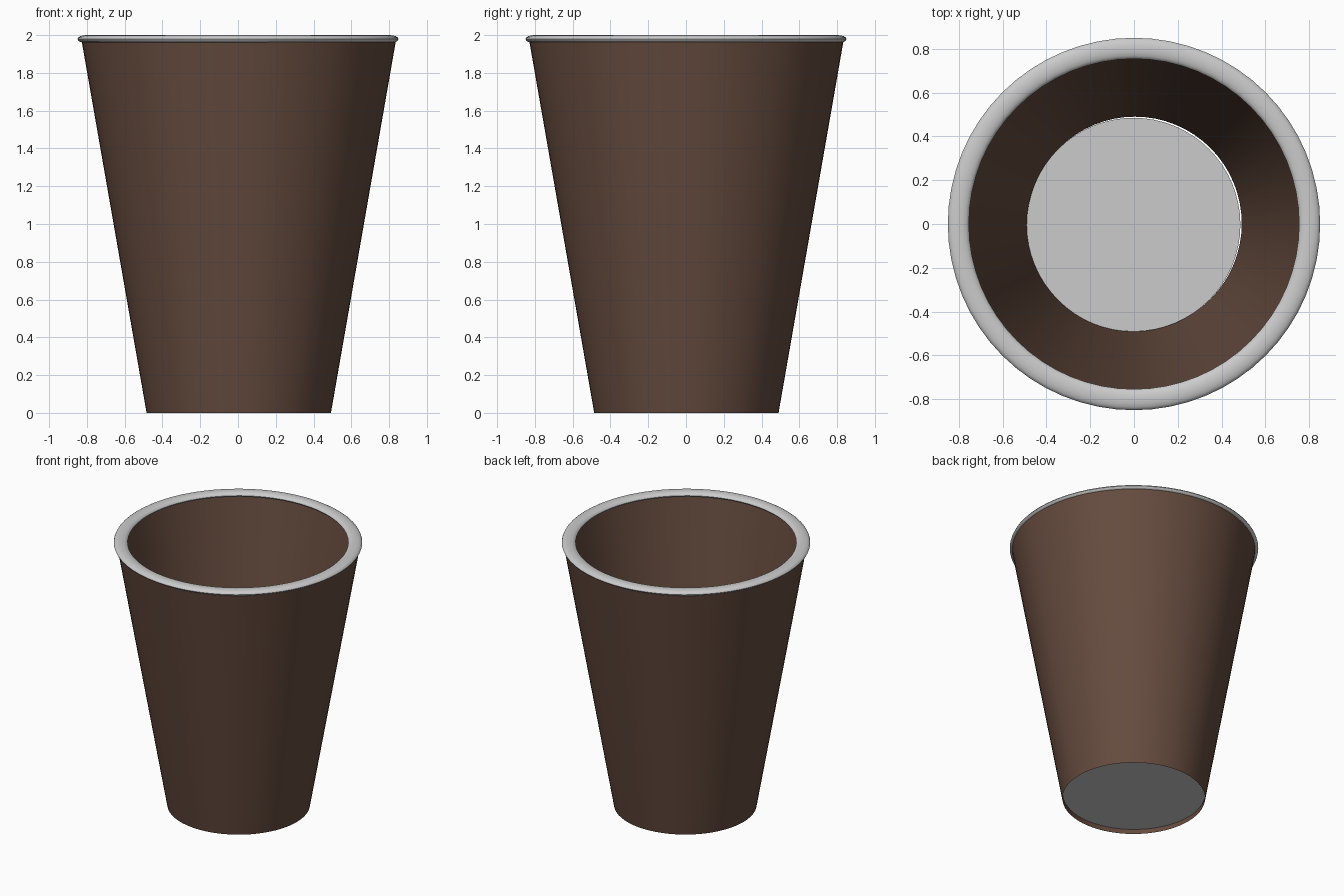
import bpy, math

if "Cube" in bpy.data.objects:
    bpy.data.objects.remove(bpy.data.objects["Cube"])

SIDES = 64


def lathe(name, profile, closed=False, cap=False, offset=(0, 0)):
    """Spin an (r, z) profile round the z axis; cap fills a single ring."""
    n = len(profile)
    verts = [(r * math.cos(2 * math.pi * i / SIDES) + offset[0],
              r * math.sin(2 * math.pi * i / SIDES) + offset[1], z)
             for i in range(SIDES) for r, z in profile]
    if cap:
        faces = [list(range(SIDES))]
    else:
        faces = []
        for i in range(SIDES):
            a, b = i * n, (i + 1) % SIDES * n
            for k in range(n if closed else n - 1):
                m = (k + 1) % n
                faces.append((a + k, b + k, b + m, a + m))
    mesh = bpy.data.meshes.new(name)
    mesh.from_pydata(verts, [], faces)
    obj = bpy.data.objects.new(name, mesh)
    bpy.context.collection.objects.link(obj)
    bpy.ops.object.select_all(action='DESELECT')
    obj.select_set(True)
    bpy.context.view_layer.objects.active = obj
    bpy.ops.object.shade_smooth_by_angle(angle=math.radians(40))
    return obj


# Tapered cardboard wall, a thin open sheet
wall = lathe("cup_wall", [(0.488, 0), (0.832, 1.97)], offset=(0.004, 0.002))
brown = bpy.data.materials.new("brown_card")
brown.diffuse_color = (0.13, 0.07, 0.048, 1)
brown.use_nodes = True
brown.node_tree.nodes["Principled BSDF"].inputs["Base Color"].default_value = brown.diffuse_color
wall.data.materials.append(brown)

# Recessed floor disc
lathe("cup_floor", [(0.488, 0.04)], cap=True, offset=(-0.002, -0.003))

# Flattened rolled rim
rim = [(0.802 + 0.048 * math.cos(t), 1.979 + 0.021 * math.sin(t))
       for t in (2 * math.pi * k / 16 for k in range(16))]
lathe("rolled_rim", rim, closed=True)
